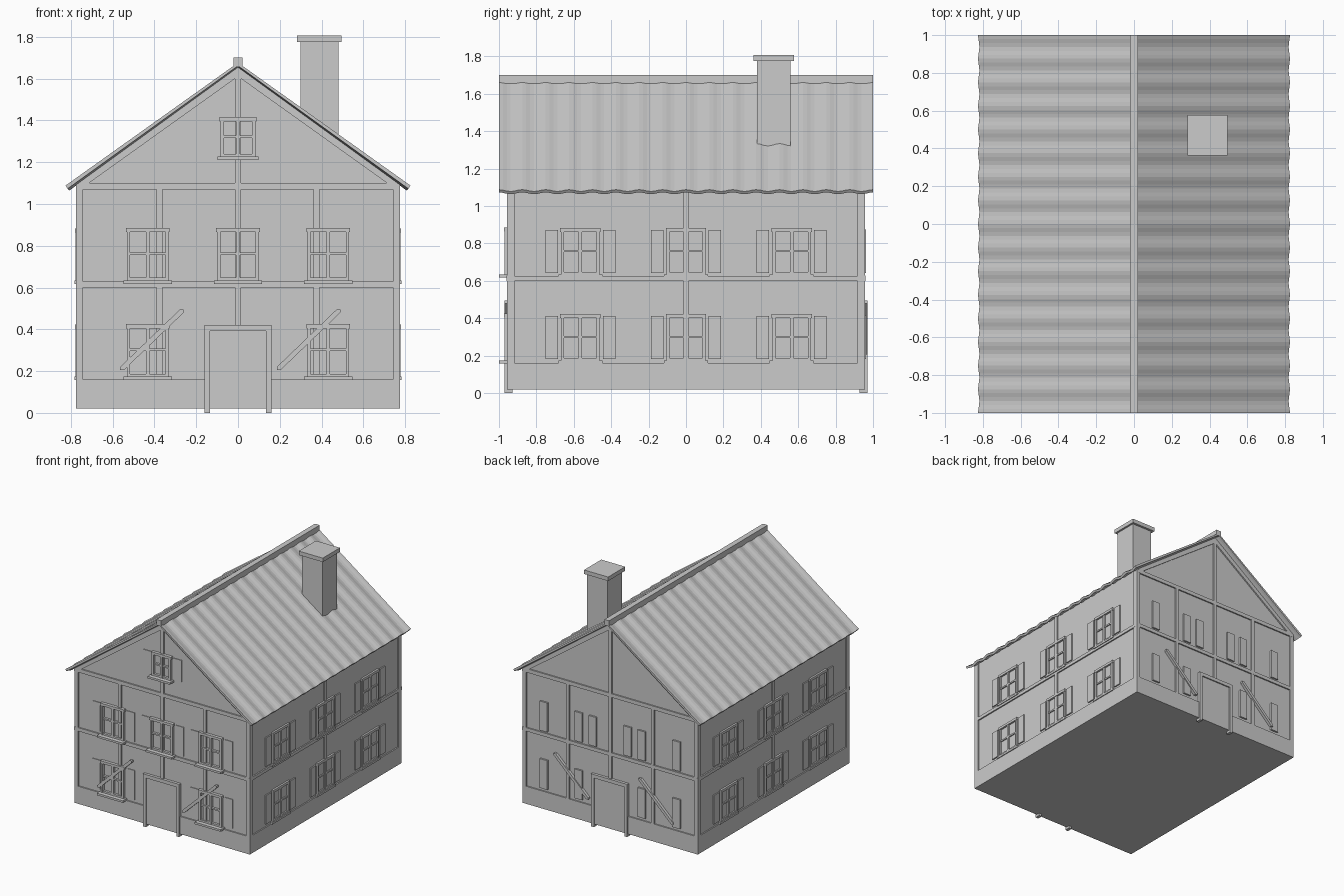
import bpy, bmesh, math

if "Cube" in bpy.data.objects:
    bpy.data.objects.remove(bpy.data.objects["Cube"])

mat = bpy.data.materials.new("plain_grey")
mat.diffuse_color = (0.6, 0.6, 0.6, 1)
mat.use_nodes = True
mat.node_tree.nodes["Principled BSDF"].inputs["Base Color"].default_value = mat.diffuse_color

WX, WY = 0.765, 0.948      # wall half sizes
# wall-local (u along wall, d outward, z) to world
WALLS = {
    "front": lambda u, d, z: (u, -WY - d, z),
    "back": lambda u, d, z: (u, WY + d, z),
    "right": lambda u, d, z: (WX + d, u, z),
    "left": lambda u, d, z: (-WX - d, u, z),
}


def finish(bm, name):
    bmesh.ops.recalc_face_normals(bm, faces=bm.faces)
    me = bpy.data.meshes.new(name)
    bm.to_mesh(me)
    bm.free()
    me.materials.append(mat)
    ob = bpy.data.objects.new(name, me)
    bpy.context.collection.objects.link(ob)
    return ob


def prism(bm, wall, pts, d0, d1):
    """Extrude a (u, z) outline from depth d0 to d1 on a wall."""
    f = WALLS[wall]
    a = [bm.verts.new(f(u, d0, z)) for u, z in pts]
    b = [bm.verts.new(f(u, d1, z)) for u, z in pts]
    bm.faces.new(a)
    bm.faces.new(b[::-1])
    n = len(pts)
    for i in range(n):
        j = (i + 1) % n
        bm.faces.new((a[i], a[j], b[j], b[i]))


def box(bm, wall, u0, u1, z0, z1, d1, d0=-0.02):
    prism(bm, wall, [(u0, z0), (u1, z0), (u1, z1), (u0, z1)], d0, d1)


# house body with gable ends
bm = bmesh.new()
prism(bm, "front", [(-WX, 0.05), (WX, 0.05), (WX, 1.1), (0, 1.645), (-WX, 1.1)], 0, -2 * WY)
finish(bm, "walls")

# plinth
bm = bmesh.new()
box(bm, "front", -0.775, 0.775, 0.02, 0.16, 0.01, -2 * WY - 0.01)
finish(bm, "plinth")

# timber beams on the gable ends
for w in ("front", "back"):
    bm = bmesh.new()
    for s in (-1, 1):
        box(bm, w, *sorted((s * 0.742, s * 0.775)), 0.16, 1.1, 0.01, -0.03)
        box(bm, w, s * 0.375 - 0.014, s * 0.375 + 0.014, 0.16, 1.08, 0.01)
        prism(bm, w, [(s * 0.775, 1.1), (0, 1.655), (0, 1.61), (s * 0.72, 1.095)], -0.02, 0.011)
    box(bm, w, -0.014, 0.014, 0.42, 1.64, 0.01)
    box(bm, w, -0.775, 0.775, 0.60, 0.628, 0.0105)
    box(bm, w, -0.775, 0.775, 1.07, 1.10, 0.0105)
    finish(bm, w + "_beams")

    # diagonal braces
    bm = bmesh.new()
    for u in (-0.412, 0.338):
        prism(bm, w, [(u - 0.152, 0.205), (u - 0.134, 0.205), (u + 0.152, 0.48),
                      (u + 0.152, 0.495), (u + 0.134, 0.495), (u - 0.152, 0.22)], -0.01, 0.022)
    finish(bm, w + "_braces")

    # door with frame
    bm = bmesh.new()
    box(bm, w, -0.14, 0.14, 0.02, 0.40, 0.012)
    finish(bm, w + "_door")
    bm = bmesh.new()
    for s in (-1, 1):
        box(bm, w, *sorted((s * 0.135, s * 0.16)), 0, 0.395, 0.022)
    box(bm, w, -0.16, 0.16, 0.392, 0.42, 0.022)
    finish(bm, w + "_door_frame")

# timber beams on the long sides
for w in ("right", "left"):
    bm = bmesh.new()
    for s in (-1, 1):
        box(bm, w, *sorted((s * 0.925, s * 0.957)), 0.16, 1.1, 0.01)
    box(bm, w, -0.014, 0.014, 0.16, 1.1, 0.01)
    box(bm, w, -0.957, 0.957, 0.60, 0.626, 0.0105)
    finish(bm, w + "_beams")


def window(bm, w, u, z, hw, h, dep, sill):
    """Sill, posts, lintel and glazing bars; z is the sill bottom."""
    box(bm, w, u - hw - 0.015, u + hw + 0.015, z, z + 0.016, sill)
    for s in (-1, 1):
        box(bm, w, *sorted((u + s * (hw - 0.016), u + s * hw)), z + 0.016, z + h, dep)
    box(bm, w, u - hw - 0.005, u + hw + 0.005, z + h - 0.02, z + h, dep + 0.002)
    box(bm, w, u - hw + 0.016, u + hw - 0.016, z + 0.016, z + 0.03, dep - 0.003)
    box(bm, w, u - 0.009, u + 0.009, z + 0.016, z + h - 0.02, dep - 0.001)
    m = z + h * 0.54
    box(bm, w, u - hw + 0.016, u + hw - 0.016, m - 0.006, m + 0.006, dep - 0.004)


def shutters(bm, w, u, z, hw, h, dep):
    for s in (-1, 1):
        box(bm, w, *sorted((u + s * (hw + 0.02), u + s * (hw + 0.087))), z + 0.025, z + h - 0.01, dep)


LOW, UP = 0.157, 0.617
gable = [(-0.432, LOW), (0.432, LOW), (-0.432, UP), (0, UP), (0.432, UP)]
side = [(u, z) for u in (-0.565, 0, 0.565) for z in (LOW, UP)]

# front windows and their thin shutters
wb, sb = bmesh.new(), bmesh.new()
for u, z in gable:
    window(wb, "front", u, z, 0.1, 0.268, 0.022, 0.052)
    shutters(sb, "front", u, z, 0.1, 0.268, 0.005)
window(wb, "front", 0, 1.21, 0.083, 0.205, 0.022, 0.052)
shutters(sb, "front", 0, 1.21, 0.083, 0.205, 0.005)
finish(wb, "front_windows")
finish(sb, "front_shutters")

# back has only shutters
sb = bmesh.new()
for u, z in gable:
    shutters(sb, "back", u, z, 0.1, 0.268, 0.014)
finish(sb, "back_shutters")

# side windows and shutters
for w in ("right", "left"):
    wb, sb = bmesh.new(), bmesh.new()
    for u, z in side:
        window(wb, w, u, z, 0.103, 0.265, 0.013, 0.017)
        shutters(sb, w, u, z, 0.1, 0.265, 0.01)
    finish(wb, w + "_windows")
    finish(sb, w + "_shutters")

# corrugated roof sheets
WAVES, SEG = 16, 6
n = WAVES * SEG
nx, nz = 0.58, 0.814
for s, name in ((1, "right_roof"), (-1, "left_roof")):
    bm = bmesh.new()
    rings = []
    for i in range(n + 1):
        y = -1 + 2 * i / n
        o = 0.006 * math.cos(2 * math.pi * i / SEG) - 0.005
        ring = []
        for x, z, t in ((0.825, 1.087, 0), (0, 1.675, 0), (0, 1.675, -0.018), (0.825, 1.087, -0.018)):
            ring.append(bm.verts.new((s * (x + nx * (o + t) * (x > 0)), y, z + nz * (o + t))))
        rings.append(ring)
    for a, b in zip(rings, rings[1:]):
        for j in range(4):
            k = (j + 1) % 4
            bm.faces.new((a[j], a[k], b[k], b[j]))
    bm.faces.new(rings[0])
    bm.faces.new(rings[-1])
    finish(bm, name)

# ridge cap
bm = bmesh.new()
box(bm, "front", -0.021, 0.021, 1.655, 1.70, 1 - WY, -WY - 1)
finish(bm, "ridge_cap")

# chimney shaft and cap
bm = bmesh.new()
box(bm, "front", 0.30, 0.48, 1.25, 1.775, -WY - 0.38, -WY - 0.56)
finish(bm, "chimney")
bm = bmesh.new()
box(bm, "front", 0.283, 0.495, 1.775, 1.807, -WY - 0.362, -WY - 0.578)
finish(bm, "chimney_cap")
